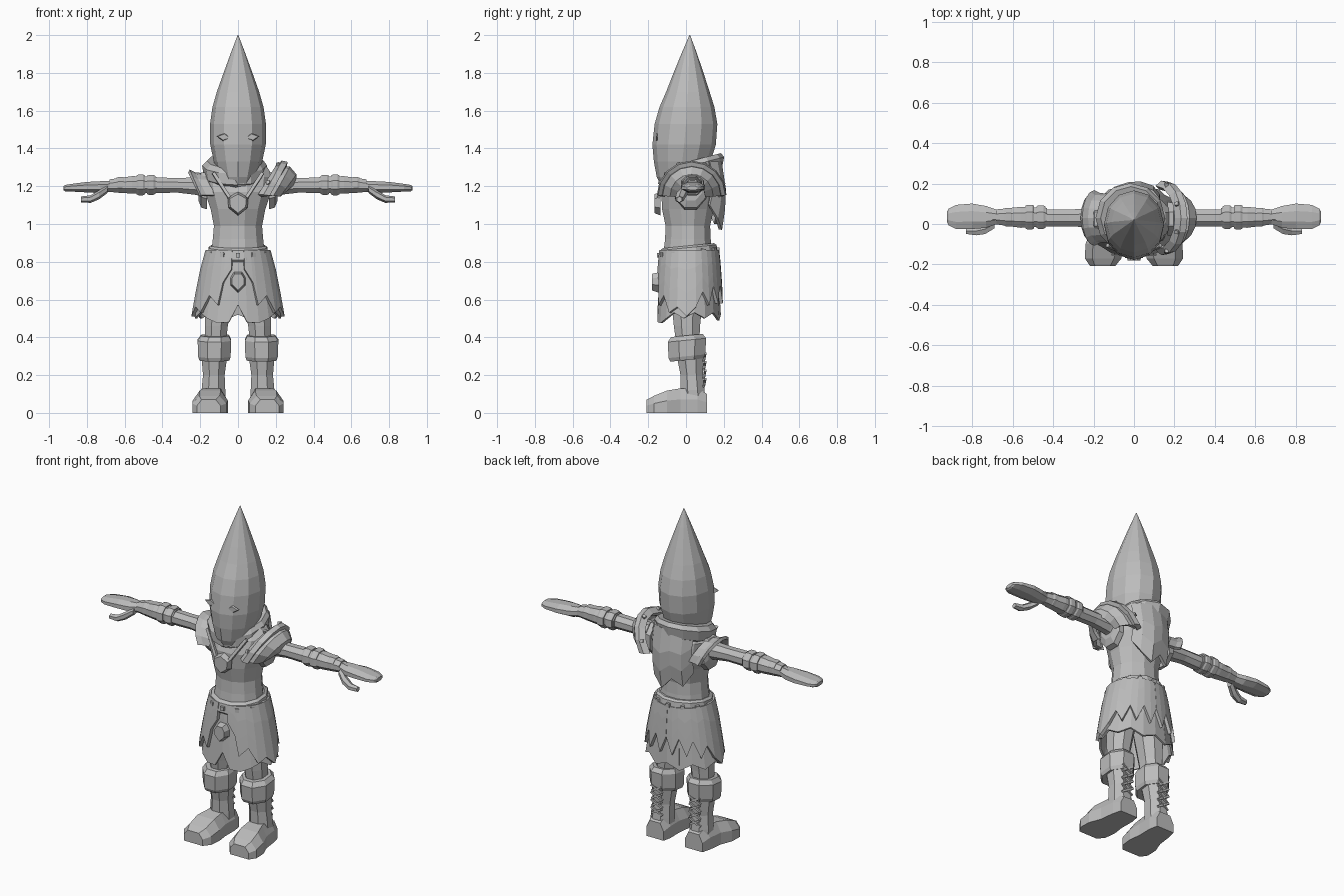
import bpy, bmesh
from math import sin, cos, pi, radians
from mathutils import Vector

cube = bpy.data.objects.get("Cube")
if cube:
    bpy.data.objects.remove(cube)

grey = bpy.data.materials.new("stone_grey")
grey.use_nodes = True
grey.diffuse_color = (0.5, 0.5, 0.5, 1)
grey.node_tree.nodes["Principled BSDF"].inputs["Base Color"].default_value = (0.5, 0.5, 0.5, 1)


def loft(name, rows, closed=True, thick=0.0, side=1):
    """Skin rows of points; closed rows get caps, open sheets get thickness."""
    bm = bmesh.new()
    vs = [[bm.verts.new((p[0] * side, p[1], p[2])) for p in row] for row in rows]
    n = len(vs[0])
    for a, b in zip(vs, vs[1:]):
        for i in range(n if closed else n - 1):
            j = (i + 1) % n
            bm.faces.new((a[i], a[j], b[j], b[i]))
    if closed and not thick:
        bm.faces.new(vs[0])
        bm.faces.new(vs[-1])
    bmesh.ops.recalc_face_normals(bm, faces=bm.faces[:])
    mesh = bpy.data.meshes.new(name)
    bm.to_mesh(mesh)
    bm.free()
    mesh.materials.append(grey)
    obj = bpy.data.objects.new(name, mesh)
    bpy.context.collection.objects.link(obj)
    if thick:
        mod = obj.modifiers.new("thickness", 'SOLIDIFY')
        mod.thickness, mod.offset = thick, 0
    return obj


def tube(name, sections, n=8, axis='z', tilt=0.0, phase=0.0, side=1):
    """Sections are (position, centre u, centre v, radius u, radius v)."""
    rows = []
    for w, cu, cv, ru, rv in sections:
        row = []
        for i in range(n):
            a = 2 * pi * (i + phase) / n
            u, v = cu + ru * sin(a), cv - rv * cos(a)
            t = w + tilt * (v - cv)
            row.append((u, v, t) if axis == 'z' else (t, u, v))
        rows.append(row)
    return loft(name, rows, side=side)


def plate(name, outline, y, depth, bevel=0.8, side=1):
    """Front-facing plate from an x, z outline, with a smaller front face."""
    c = sum((Vector(p) for p in outline), Vector((0, 0))) / len(outline)
    front = [c + (Vector(p) - c) * bevel for p in outline]
    return loft(name, [[(p[0], y, p[1]) for p in outline],
                       [(p[0], y - depth, p[1]) for p in front]], side=side)


def rod(name, a, b, r, side=1):
    a, b = Vector(a), Vector(b)
    d = (b - a).normalized()
    u = d.orthogonal().normalized()
    v = d.cross(u)
    loft(name, [[p + r * (u * cos(k * pi / 2) + v * sin(k * pi / 2)) for k in range(4)]
                for p in (a, b)], side=side)


# Pointed hood and eye slits
tube("hood", [(1.20, 0, -.03, .08, .1), (1.25, 0, -.03, .1, .125), (1.33, 0, -.02, .128, .15),
              (1.42, 0, -.01, .147, .168), (1.53, 0, 0, .148, .166), (1.62, 0, .005, .135, .145),
              (1.70, 0, .01, .112, .115), (1.79, 0, .013, .08, .083), (1.90, 0, .017, .04, .042),
              (2.0, 0, .02, .002, .002)], n=12)
for s, word in ((1, "left"), (-1, "right")):
    plate(word + "_eye", [(.035, 1.455), (.07, 1.48), (.115, 1.465), (.08, 1.44)], -.15, .009, side=s)

# Cowl around the neck, with the short cape hanging from it
tube("cowl", [(1.22, -.01, .02, .13, .13), (1.25, -.015, .025, .165, .165), (1.31, -.018, .03, .172, .172),
              (1.335, -.015, .03, .15, .155), (1.33, 0, .02, .1, .1)], n=12, tilt=.26)
cape_cols = [(-.13, .12, 1.08), (-.09, .165, 1.0), (-.03, .185, 1.04), (.03, .19, .97), (.09, .17, 1.03), (.12, .13, 1.1)]
loft("cape", [[(x, y + bulge, hem + (1.33 - hem) * f) for x, y, hem in cape_cols]
              for f, bulge in ((1, -.01), (.6, .012), (.3, .008), (0, -.008))], closed=False, thick=.018)

# Torso
tube("torso", [(.84, 0, .01, .148, .135), (.92, 0, .01, .138, .125), (.99, 0, .01, .132, .122),
               (1.08, 0, .01, .15, .142), (1.17, 0, .015, .182, .15), (1.25, 0, .025, .195, .13),
               (1.30, 0, .03, .16, .1), (1.33, 0, .03, .09, .08)], n=12, phase=.5)
plate("pendant", [(0, 1.045), (.05, 1.085), (.055, 1.14), (0, 1.17), (-.055, 1.14), (-.05, 1.085)], -.135, .032)
for s, word in ((1, "left"), (-1, "right")):
    rod(word + "_pendant_strap", (.045, -.145, 1.14), (.13, -.105, 1.27), .012, s)

# Belt with rivets
tube("belt", [(.815, 0, .012, .16, .155), (.825, 0, .012, .168, .163),
              (.875, 0, .012, .16, .155), (.885, 0, .012, .146, .14)], n=12, tilt=.1, phase=.5)
for k in range(12):
    a = radians(30 * k)
    d = Vector((sin(a), -cos(a), 0))
    p = Vector((.155 * sin(a), .012 - .15 * cos(a), .85 - .015 * cos(a)))
    rod("belt_rivet", p, p + d * .016, .016)


def skirt_point(angle, z, grow):
    t = max(0, (.86 - z) / .38) ** .8
    a = radians(angle)
    return ((.15 + .08 * t + grow) * sin(a), .016 - (.137 + .028 * t + grow) * cos(a), z)


def skirt(name, columns, grow, thick):
    """Columns are (angle, hem height)."""
    loft(name, [[skirt_point(a, .86 + (hem - .86) * f, grow) for a, hem in columns]
                for f in (0, .3, .65, 1)], closed=False, thick=thick)


# Under-skirt with a ragged hem, split at the front
half = [(0, .57), (12, .48), (28, .475), (45, .5), (62, .53), (80, .5), (100, .53), (120, .5), (140, .53), (160, .49)]
skirt("under_skirt", [(-a, h) for a, h in reversed(half)] + half[1:] + [(180, .52), (200, .49)], 0, .012)

# Over-skirt: side panels open at the front, toothed at the back
teeth = [(10, .76), (22, .69), (27, .57), (42, .62), (55, .53), (70, .56), (86, .51), (102, .56),
         (114, .64), (126, .57), (137, .67), (148, .58), (159, .68), (170, .58), (180, .68)]
for s, word in ((1, "left"), (-1, "right")):
    skirt(word + "_over_skirt", [(a * s, h) for a, h in teeth], .014, .018)
plate("skirt_badge", [(0, .635), (.04, .675), (.04, .715), (.022, .745), (-.022, .745), (-.04, .715), (-.04, .675)],
      -.14, .04)

# Legs, boots and laces
for s, word in ((1, "left_"), (-1, "right_")):
    tube(word + "leg", [(.36, .12, .01, .06, .065), (.46, .115, .005, .066, .075),
                        (.60, .1, .005, .08, .09), (.72, .08, .01, .075, .1)], side=s, phase=.5)
    tube(word + "boot_cuff", [(.28, .125, .005, .085, .095), (.30, .125, .005, .093, .105),
                              (.385, .125, .005, .096, .11), (.41, .122, .005, .08, .09)],
         side=s, phase=.5, tilt=.1)
    tube(word + "boot_shin", [(.05, .13, .04, .068, .07), (.12, .13, .035, .068, .068),
                              (.20, .128, .03, .062, .064), (.31, .125, .022, .075, .078)], side=s, phase=.5)
    rows = []
    for y, c, w, h in ((.112, .13, .058, .1), (.06, .132, .07, .13), (-.03, .138, .075, .13),
                       (-.1, .147, .093, .118), (-.17, .152, .09, .09), (-.208, .155, .062, .07)):
        rows.append([(c - w, y, 0), (c + w, y, 0), (c + w, y, h * .55),
                     (c + w * .6, y, h), (c - w * .6, y, h), (c - w, y, h * .55)])
    loft(word + "boot_foot", rows, side=s)
    for k in range(4):
        z = .14 + .045 * k
        for e in (-1, 1):
            rod(word + "lace", (.128 - .035 * e, .094, z), (.128 + .035 * e, .102, z + .04), .008, s)

# Arms, bracers and hands
for s, word in ((1, "left_"), (-1, "right_")):
    tube(word + "arm", [(.13, .03, 1.19, .06, .065), (.22, .03, 1.2, .05, .05), (.32, .03, 1.205, .045, .042),
                        (.42, .03, 1.205, .045, .044), (.70, .035, 1.2, .035, .03)], axis='x', side=s, phase=.5)
    tube(word + "armhole_trim", [(.165, .025, 1.175, .09, .105), (.195, .025, 1.18, .088, .1),
                                 (.21, .028, 1.19, .06, .07)], axis='x', side=s, phase=.5)
    tube(word + "bracer", [(.43, .033, 1.207, .05, .046), (.56, .033, 1.207, .056, .05),
                           (.68, .035, 1.203, .04, .036)], axis='x', side=s, phase=.5)
    for x, r in ((.46, .063), (.515, .066), (.62, .05)):
        tube(word + "bracer_band", [(x - .022, .034, 1.207, r * .9, r * .82), (x - .012, .034, 1.207, r, r * .9),
                                    (x + .012, .034, 1.207, r, r * .9), (x + .022, .034, 1.207, r * .9, r * .82)],
             axis='x', side=s, phase=.5)
    tube(word + "hand", [(.67, .035, 1.2, .036, .03), (.73, .035, 1.195, .058, .034), (.80, .038, 1.195, .068, .03),
                         (.88, .035, 1.192, .064, .022), (.915, .035, 1.19, .045, .018),
                         (.923, .035, 1.19, .03, .012)], axis='x', side=s, phase=.5)
    tube(word + "thumb", [(.69, 0, 1.185, .025, .02), (.735, -.025, 1.155, .028, .024),
                          (.78, -.035, 1.132, .024, .02), (.83, -.035, 1.13, .016, .016)],
         axis='x', n=6, side=s)


def shoulder_arc(name, profile, lean, thick, side=1, steps=8):
    """Arched plate from (x, radius) pairs, leaning outward at the top."""
    rows = []
    for x, r in profile:
        rows.append([(x + lean * sin(pi * k / steps), .03 - r * cos(pi * k / steps),
                      1.15 + r * sin(pi * k / steps)) for k in range(steps + 1)])
    loft(name, rows, closed=False, thick=thick, side=side)


# Layered armour on the left shoulder, a small cap on the right
shoulder_arc("pauldron_crest", [(.115, .15), (.14, .172), (.165, .165)], .095, .028)
shoulder_arc("pauldron_plate", [(.14, .15), (.185, .145), (.215, .11), (.215, .07)], .085, .02)
for k in range(1, 8, 2):
    a = pi * k / 8
    d = Vector((-.4, -cos(a), sin(a)))
    p = Vector((.13 + .095 * sin(a), .03 - .165 * cos(a), 1.15 + .165 * sin(a)))
    rod("pauldron_rivet", p, p + d * .022, .013)
shoulder_arc("right_shoulder_cap", [(.12, .11), (.17, .115), (.2, .13)], .06, .018, side=-1)
